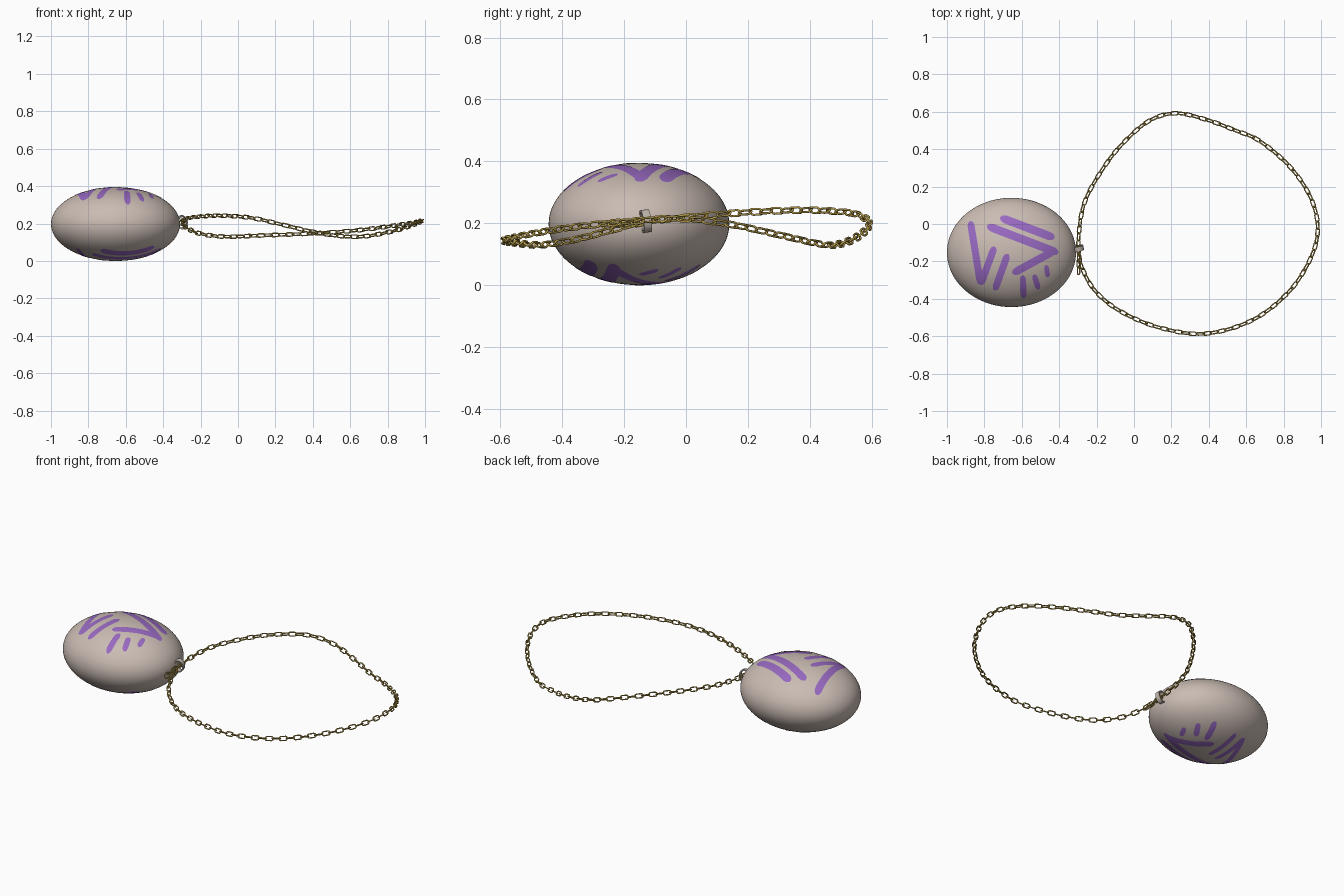
import bpy, bmesh, math
from mathutils import Vector, Matrix

if "Cube" in bpy.data.objects:
    bpy.data.objects.remove(bpy.data.objects["Cube"])

C = Vector((-0.655, -0.152, 0.1975))     # egg centre
R = Vector((0.345, 0.292, 0.1975))       # egg radii


def material(name, rgb):
    m = bpy.data.materials.new(name)
    m.diffuse_color = (*rgb, 1)
    m.use_nodes = True
    m.node_tree.nodes["Principled BSDF"].inputs["Base Color"].default_value = m.diffuse_color
    return m


STONE = material("warm grey stone", (0.59, 0.50, 0.45))
PURPLE = material("purple paint", (0.31, 0.14, 0.53))
GOLD = material("old gold", (0.52, 0.37, 0.075))
CLASP = material("clasp grey", (0.50, 0.44, 0.39))


def finish(bm, name, mat, recalc=True):
    me = bpy.data.meshes.new(name)
    if recalc:
        bmesh.ops.recalc_face_normals(bm, faces=bm.faces)
    for f in bm.faces:
        f.smooth = True
    bm.to_mesh(me)
    bm.free()
    me.materials.append(mat)
    ob = bpy.data.objects.new(name, me)
    bpy.context.collection.objects.link(ob)
    return ob


# Egg-shaped pendant
bm = bmesh.new()
bmesh.ops.create_icosphere(bm, subdivisions=5, radius=1,
                           matrix=Matrix.Translation(C) @ Matrix.Diagonal((*R, 1)))
finish(bm, "pendant_stone", STONE)

# Painted strokes: start x, y, end x, y, width (seen from above)
STROKES = [
    (-0.715, 0.035, -0.425, -0.075, 0.044),
    (-0.785, -0.01, -0.405, -0.155, 0.044),
    (-0.65, -0.265, -0.42, -0.14, 0.042),
    (-0.875, 0.015, -0.82, -0.325, 0.038),
    (-0.745, -0.12, -0.82, -0.325, 0.038),
    (-0.675, -0.16, -0.745, -0.355, 0.038),
    (-0.595, -0.275, -0.59, -0.395, 0.034),
    (-0.535, -0.27, -0.51, -0.35, 0.030),
    (-0.47, -0.22, -0.46, -0.285, 0.026),
]
TURN = math.radians(-12.6)               # twist of the marks underneath


def lift(p, side):
    """Plan point onto the egg skin; the underside is turned over the x axis and twisted."""
    dx, dy = p.x - C.x, p.y - C.y
    if side < 0:
        dy = -dy
        dx, dy = (dx * math.cos(TURN) - dy * math.sin(TURN),
                  dx * math.sin(TURN) + dy * math.cos(TURN) - 0.025)
        dx *= 0.8 if dx < 0 else 1
    k = 1.004
    h = math.sqrt(max(0, k * k - (dx / R.x) ** 2 - (dy / R.y) ** 2))
    return Vector((C.x + dx, C.y + dy, C.z + side * R.z * h))


def stroke(bm, x0, y0, x1, y1, w, side, n=24, m=4):
    a, b = Vector((x0, y0)), Vector((x1, y1))
    length = (b - a).length
    d = (b - a) / length
    across = Vector((-d.y, d.x))
    rows = []
    for i in range(n + 1):
        t = (1 - math.cos(math.pi * i / n)) / 2
        edge = min(t, 1 - t) * length / (w * 0.8)        # rounded ends
        half = w / 2 * math.sqrt(max(0.004, 1 - max(0, 1 - edge) ** 2))
        rows.append([bm.verts.new(lift(a.lerp(b, t) + across * half * (2 * j / m - 1), side))
                     for j in range(m + 1)])
    for r, s in zip(rows, rows[1:]):
        for j in range(m):
            bm.faces.new((r[j], r[j + 1], s[j + 1], s[j]))


for side, name in ((1, "painted_marks_top"), (-1, "painted_marks_bottom")):
    bm = bmesh.new()
    for s in STROKES:
        stroke(bm, *s, side)
    bm.normal_update()
    bmesh.ops.reverse_faces(bm, faces=[f for f in bm.faces if f.normal.z * side < 0])
    finish(bm, name, PURPLE, recalc=False)


# Chain
def add_link(bm, pos, tangent, roll, length=0.052, width=0.030, wire=0.0036):
    x = tangent.normalized()
    y = Vector((0, 0, 1)).cross(x).normalized()
    rot = Matrix((x, y, x.cross(y))).transposed() @ Matrix.Rotation(roll, 3, 'X')
    straight, rad = (length - width) / 2, width / 2 - wire
    rings = []
    for i in range(16):
        a = 2 * math.pi * (i + 0.5) / 16
        out = Vector((math.cos(a), math.sin(a), 0))
        mid = out * rad + Vector((math.copysign(straight, out.x), 0, 0))
        ring = []
        for j in range(6):
            b = 2 * math.pi * j / 6
            p = mid + out * wire * math.cos(b) + Vector((0, 0, wire * math.sin(b)))
            ring.append(bm.verts.new(pos + rot @ p))
        rings.append(ring)
    for i in range(16):
        r, s = rings[i], rings[(i + 1) % 16]
        for j in range(6):
            bm.faces.new((r[j], s[j], s[(j + 1) % 6], r[(j + 1) % 6]))


PATH = [Vector(p) for p in (
    (-0.297, -0.13, 0.205), (-0.285, 0.03, 0.222), (-0.25, 0.15, 0.232), (-0.17, 0.29, 0.24),
    (-0.07, 0.42, 0.242), (0.075, 0.548, 0.23), (0.22, 0.592, 0.198), (0.38, 0.56, 0.16),
    (0.53, 0.505, 0.135), (0.67, 0.445, 0.131), (0.83, 0.31, 0.16), (0.94, 0.15, 0.195),
    (0.982, -0.01, 0.215), (0.95, -0.17, 0.207), (0.83, -0.36, 0.188), (0.63, -0.515, 0.163),
    (0.38, -0.586, 0.146), (0.14, -0.555, 0.137), (-0.07, -0.468, 0.13), (-0.205, -0.36, 0.147),
    (-0.275, -0.24, 0.178))]


def spline(pts, u):
    i, t = int(u) % len(pts), u - int(u)
    a, b, c, d = (pts[(i + k) % len(pts)] for k in (-1, 0, 1, 2))
    return 0.5 * (2 * b + (c - a) * t + (2 * a - 5 * b + 4 * c - d) * t * t
                  + (3 * b - a - 3 * c + d) * t ** 3)


fine = [spline(PATH, k / 40) for k in range(len(PATH) * 40)]
fine.append(fine[0])
total = sum((q - p).length for p, q in zip(fine, fine[1:]))
count = 2 * round(total / 0.039 / 2)
bm = bmesh.new()
run, made = 0.0, 0
for p, q in zip(fine, fine[1:]):
    run += (q - p).length
    if run >= (made + 0.5) * total / count and made < count:
        add_link(bm, q, q - p, math.radians(35 + 90 * (made % 2)))
        made += 1
finish(bm, "chain_loop", GOLD)

# Loose chain tail beside the clasp
bm = bmesh.new()
for k in range(4):
    add_link(bm, Vector((-0.296, -0.14 - 0.036 * k, 0.205 - 0.004 * k)), Vector((0, -1, -0.1)),
             math.radians(35 + 90 * (k % 2)))
finish(bm, "chain_tail", GOLD)

# Flat band clasp wrapped around the chain
bm = bmesh.new()
turn = Matrix.Translation((-0.298, -0.13, 0.207)) @ Matrix.Rotation(math.radians(12), 4, 'Z') \
    @ Matrix.Rotation(math.radians(8), 4, 'X')
N = 24
band = []
for i in range(N):
    a = 2 * math.pi * i / N
    band.append([bm.verts.new(turn @ Vector((math.cos(a) * (0.029 - s), y, math.sin(a) * (0.037 - s))))
                 for s, y in ((0, -0.013), (0, 0.013), (0.007, 0.013), (0.007, -0.013))])
for i in range(N):
    r, s = band[i], band[(i + 1) % N]
    for j in range(4):
        bm.faces.new((r[j], s[j], s[(j + 1) % 4], r[(j + 1) % 4]))
clasp = finish(bm, "clasp_band", CLASP)
bpy.context.view_layer.objects.active = clasp
clasp.select_set(True)
bpy.ops.object.shade_smooth_by_angle(angle=math.radians(40))
